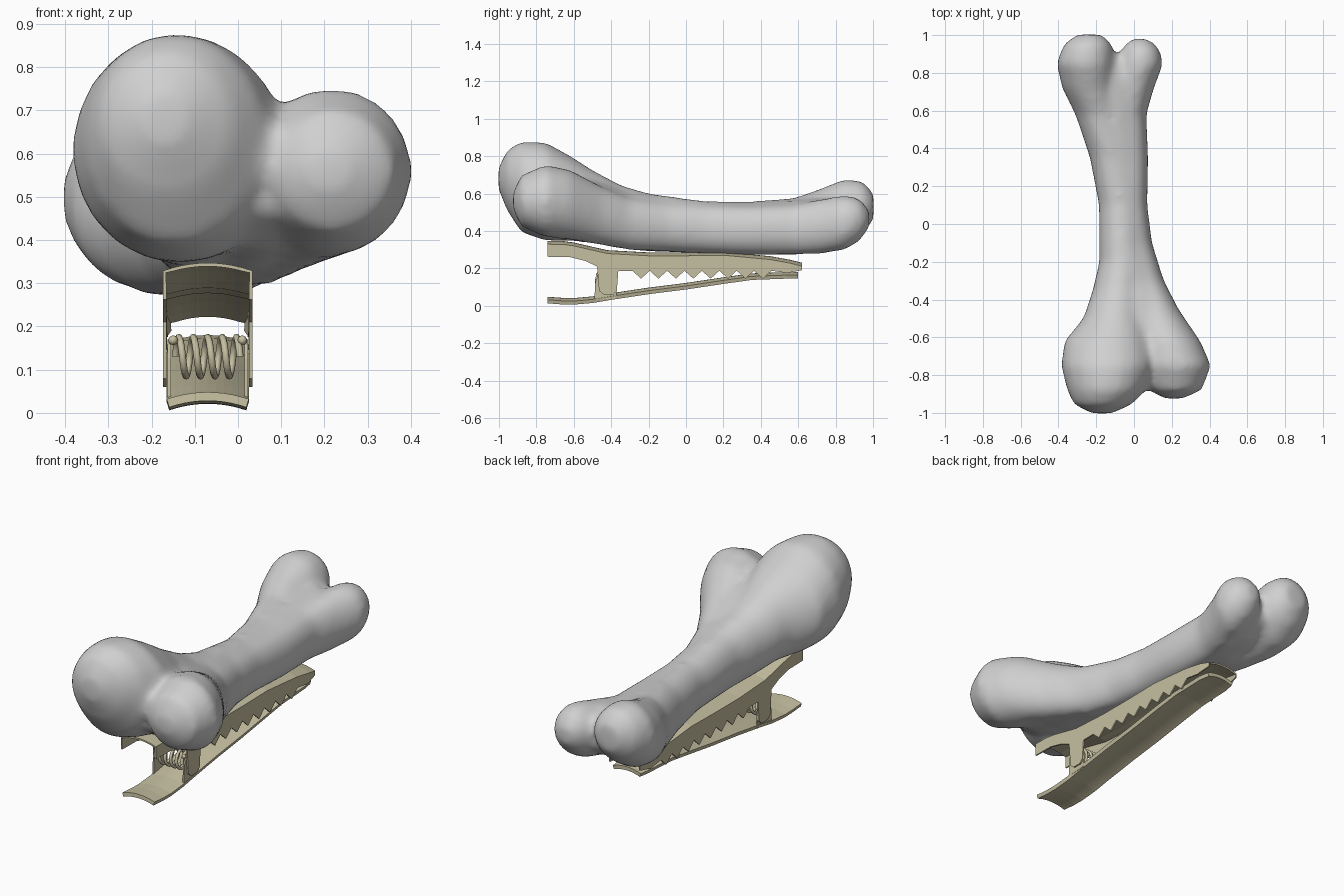
import bpy, bmesh, math
from mathutils import Vector

if "Cube" in bpy.data.objects:
    bpy.data.objects.remove(bpy.data.objects["Cube"])


def material(name, col):
    m = bpy.data.materials.new(name)
    m.diffuse_color = (*col, 1)
    m.use_nodes = True
    m.node_tree.nodes["Principled BSDF"].inputs["Base Color"].default_value = m.diffuse_color
    return m


BONE = material("bone_grey", (0.63, 0.63, 0.63))
CLIP = material("clip_khaki", (0.56, 0.52, 0.355))
CX = -0.07  # centre line of the clip


def make(name, bm, mat, smooth=None):
    me = bpy.data.meshes.new(name)
    bm.to_mesh(me)
    bm.free()
    ob = bpy.data.objects.new(name, me)
    bpy.context.collection.objects.link(ob)
    me.materials.append(mat)
    if smooth:
        bpy.context.view_layer.objects.active = ob
        ob.select_set(True)
        bpy.ops.object.shade_smooth_by_angle(angle=math.radians(smooth))
        ob.select_set(False)
    return ob


def tube(bm, rings):
    """Closed, capped tube through rings of points."""
    rows = [[bm.verts.new(p) for p in r] for r in rings]
    n = len(rows[0])
    for a, b in zip(rows, rows[1:]):
        for j in range(n):
            bm.faces.new((a[j], a[(j + 1) % n], b[(j + 1) % n], b[j]))
    bm.faces.new(rows[0][::-1])
    bm.faces.new(rows[-1])
    bmesh.ops.recalc_face_normals(bm, faces=bm.faces[:])


def interp(tab, y, k):
    for a, b in zip(tab, tab[1:]):
        if y <= b[0]:
            t = (y - a[0]) / (b[0] - a[0])
            return a[k] + (b[k] - a[k]) * t
    return tab[-1][k]


# Bone: two lobed tubes (y, centre x, centre z, radius x, radius z) fused together
left = [(-1.003, -.17, .68, .055, .06), (-.955, -.165, .67, .155, .165),
        (-.88, -.145, .635, .21, .245), (-.75, -.135, .61, .252, .265),
        (-.62, -.135, .575, .235, .228), (-.5, -.105, .53, .165, .197),
        (-.35, -.085, .475, .135, .172), (-.2, -.065, .445, .12, .158),
        (.1, -.07, .42, .117, .141), (.35, -.115, .414, .12, .145),
        (.58, -.185, .424, .127, .155), (.72, -.24, .46, .142, .168),
        (.85, -.255, .5, .157, .18), (.95, -.245, .525, .13, .14),
        (1.003, -.235, .53, .07, .07)]
right = [(-.925, .21, .56, .05, .05), (-.88, .22, .56, .14, .14),
         (-.75, .22, .56, .19, .195), (-.62, .185, .54, .168, .188),
         (-.45, .115, .48, .122, .158), (-.3, .06, .435, .1, .14),
         (-.1, .0, .42, .097, .132), (.1, -.02, .41, .092, .13),
         (.35, -.025, .403, .102, .133), (.58, -.025, .407, .092, .135),
         (.72, .0, .423, .107, .148), (.85, .035, .445, .122, .148),
         (.93, .035, .46, .1, .115), (.98, .03, .465, .05, .05)]
# Web that fills the valley between the two tubes
web = [(-.84, .06, .53, .05, .08), (-.7, .06, .535, .13, .165),
       (-.5, .03, .5, .135, .17), (-.3, .0, .452, .105, .148),
       (0, -.045, .42, .08, .138), (.3, -.065, .41, .085, .14),
       (.6, -.1, .418, .125, .148), (.78, -.1, .44, .1, .135),
       (.89, -.1, .46, .05, .08)]
bm = bmesh.new()
for tab in (left, right, web):
    tube(bm, [[(cx + rx * math.cos(t), y, cz + rz * math.sin(t))
               for t in (2 * math.pi * i / 20 for i in range(20))]
              for y, cx, cz, rx, rz in tab])
bone = make("bone", bm, BONE)
r = bone.modifiers.new("fuse", 'REMESH')
r.mode = 'VOXEL'
r.voxel_size = 0.02
r.use_smooth_shade = True
s = bone.modifiers.new("soften", 'SMOOTH')
s.factor = 0.5
s.iterations = 14


def shell(name, rows, thick):
    """Open curved sheet from rows of points, thickened inward, flat faces."""
    bm = bmesh.new()
    vs = [[bm.verts.new(p) for p in r] for r in rows]
    for a, b in zip(vs, vs[1:]):
        for j in range(len(a) - 1):
            bm.faces.new((a[j], a[j + 1], b[j + 1], b[j]))
    ob = make(name, bm, CLIP)
    m = ob.modifiers.new("thickness", 'SOLIDIFY')
    m.thickness = thick
    m.offset = -1
    return ob


def arch(y, w, z, rise, n=10):
    return [(CX + w * u, y, z - rise * u * u)
            for u in (-1 + 2 * i / n for i in range(n + 1))]


# Upper jaw: arched channel whose side walls carry the ears and the teeth
top = [(-.74, .347, .103), (-.66, .346, .103), (-.6, .338, .103), (-.5, .315, .103),
       (-.42, .297, .103), (-.2, .285, .103), (0, .285, .103), (.2, .288, .103),
       (.45, .265, .102), (.56, .245, .1), (.62, .23, .092)]
edge = [(-.74, .262), (-.62, .26), (-.54, .24), (-.475, .21), (-.465, .08),
        (-.44, .06), (-.39, .06), (-.37, .08), (-.362, .185), (-.285, .185)]
for k in range(8):
    y = -.24 + .093 * k
    edge += [(y, .145), (y + .046, .187)]
edge += [(.54, .175), (.62, .19)]
rows = []
for y in sorted({e[0] for e in edge} | {t[0] for t in top}):
    z, w, zb = interp(top, y, 1), interp(top, y, 2), interp(edge, y, 1)
    rows.append([(CX - w, y, zb)] + arch(y, w, z, .018) + [(CX + w, y, zb)])
shell("upper_jaw", rows, 0.008)

# Lower jaw: shallow arched strip
low = [(-.74, .048, .095), (-.66, .042, .095), (-.6, .041, .095), (-.5, .05, .095),
       (-.4, .067, .095), (-.2, .097, .095), (0, .122, .095), (.2, .152, .095),
       (.35, .173, .094), (.54, .18, .092), (.6, .18, .082)]
shell("lower_jaw", [arch(y, w, z, .016) for y, z, w in low], 0.02)

# Lower ears: rounded plates just inside the upper ears
for side in (-1, 1):
    prof = [(-.49, .03), (-.37, .04)] + [
        (-.43 + .055 * math.cos(t), .125 + .045 * math.sin(t))
        for t in (math.pi * i / 8 for i in range(9))]
    bm = bmesh.new()
    x = CX + side * .089
    tube(bm, [[(x + d, y, z) for y, z in prof] for d in (-.004, .004)])
    make("lower_ear", bm, CLIP)
    # Pivot knob
    bm = bmesh.new()
    bmesh.ops.create_uvsphere(bm, u_segments=12, v_segments=8, radius=.011)
    bmesh.ops.translate(bm, verts=bm.verts, vec=(CX + side * .08, -.47, .168))
    make("pivot_knob", bm, CLIP, 60)

# Spring: coil around the hinge axis
rings, turns, steps = [], 4.5, 16
count = int(turns * steps)
for i in range(count + 1):
    t = 2 * math.pi * i / steps
    radial = Vector((0, math.cos(t), math.sin(t)))
    c = Vector((CX - .075 + .15 * i / count, -.435, .13)) + radial * .045
    rings.append([c + radial * .008 * math.cos(a) + Vector((.008 * math.sin(a), 0, 0))
                  for a in (2 * math.pi * k / 8 for k in range(8))])
bm = bmesh.new()
tube(bm, rings)
make("spring", bm, CLIP, 60)
